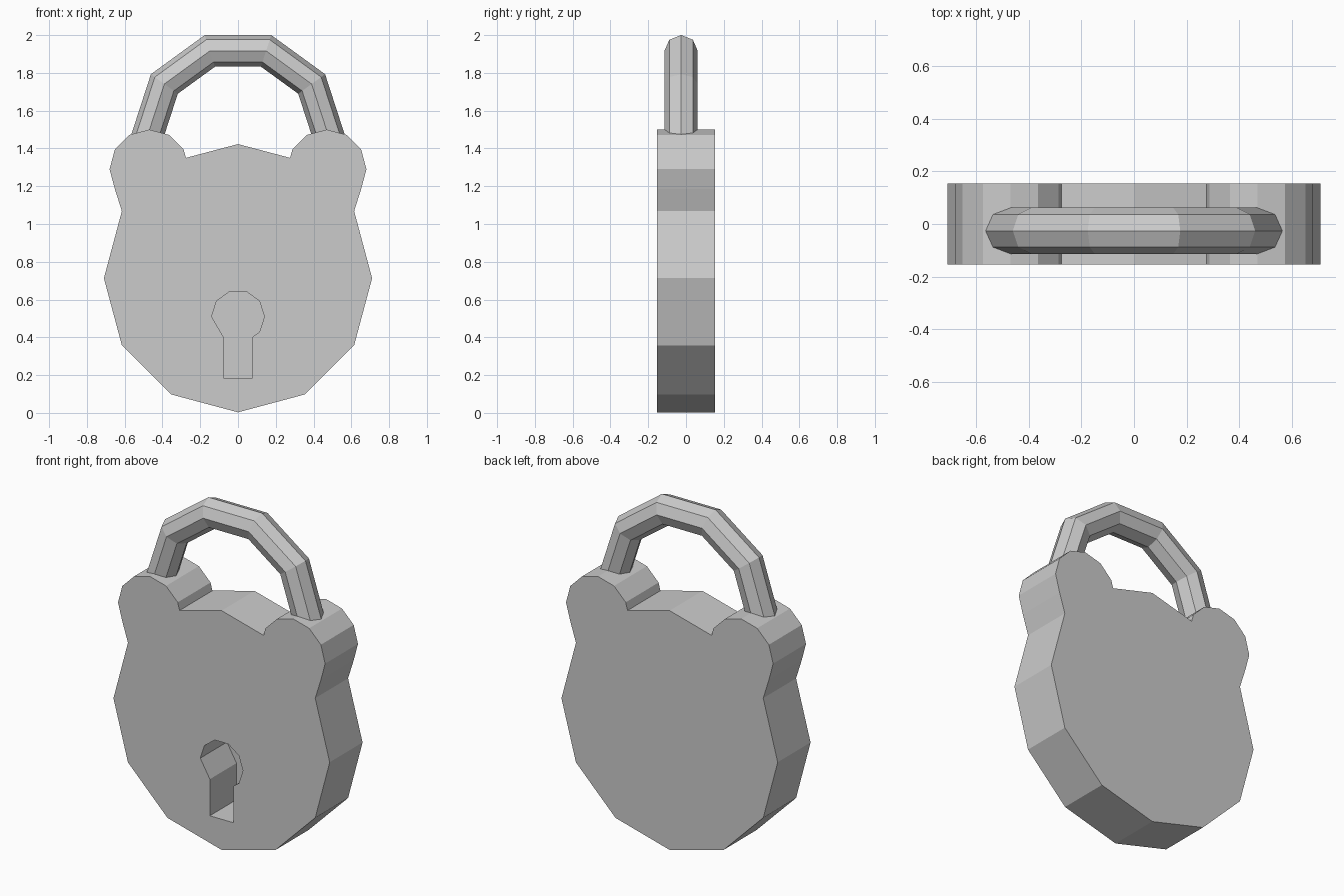
import bpy, bmesh
from math import sin, cos, radians

if "Cube" in bpy.data.objects:
    bpy.data.objects.remove(bpy.data.objects["Cube"])


def circle(cx, cz, r, start, step, count):
    return [(cx + r * cos(radians(start + i * step)), cz + r * sin(radians(start + i * step)))
            for i in range(count)]


def make_object(name, bm):
    bmesh.ops.recalc_face_normals(bm, faces=bm.faces)
    mesh = bpy.data.meshes.new(name)
    bm.to_mesh(mesh)
    bm.free()
    obj = bpy.data.objects.new(name, mesh)
    bpy.context.collection.objects.link(obj)
    return obj


def extrude_profile(name, points, y0, y1):
    bm = bmesh.new()
    face = bm.faces.new([bm.verts.new((x, y0, z)) for x, z in points])
    ext = bmesh.ops.extrude_face_region(bm, geom=[face])["geom"]
    verts = [v for v in ext if isinstance(v, bmesh.types.BMVert)]
    bmesh.ops.translate(bm, verts=verts, vec=(0, y1 - y0, 0))
    return make_object(name, bm)


# Lock body: twelve-sided disc with a twelve-sided lobe at each upper corner
half = circle(0, 0.713, 0.71, -60, 30, 4)            # lower right to upper right of disc
half += circle(0.47, 1.29, 0.21, -30, 30, 7)         # lobe
half += [(0.276, 1.35)]                              # inner notch
outline = [(0, 0.003)] + half + [(0, 1.423)] + [(-x, z) for x, z in reversed(half)]
body = extrude_profile("lock_body", outline, -0.154, 0.154)

# Keyhole: ten-sided hole running into a straight slot, cut from the front only
hole = [p for p in circle(0, 0.51, 0.14, -36, 36, 7)]
keyhole = [(-0.077, 0.185), (0.077, 0.185), (0.077, 0.402)] + hole + [(-0.077, 0.402)]
cutter = extrude_profile("keyhole_cutter", keyhole, -0.3, 0.096)
cutter.hide_render = True
cut = body.modifiers.new("keyhole", "BOOLEAN")
cut.operation = "DIFFERENCE"
cut.solver = "EXACT"
cut.object = cutter
bpy.context.view_layer.objects.active = body
bpy.ops.object.modifier_apply(modifier=cut.name)
bpy.data.objects.remove(cutter)

# Shackle: octagonal tube swept round half a ten-sided ring, ends sunk in the lobes
R, r, cy, cz = 0.482, 0.088, -0.026, 1.458
bm = bmesh.new()
rings = []
for angle, drop in [(0, 0.1)] + [(a, 0) for a in range(0, 181, 36)] + [(180, 0.1)]:
    a = radians(angle)
    ring = []
    for k in range(8):
        t = radians(45 * k)
        d = R + r * cos(t)
        ring.append(bm.verts.new((d * cos(a), cy + r * sin(t), cz + d * sin(a) - drop)))
    rings.append(ring)
for p, q in zip(rings, rings[1:]):
    for k in range(8):
        n = (k + 1) % 8
        bm.faces.new((p[k], p[n], q[n], q[k]))
bm.faces.new(rings[0])
bm.faces.new(rings[-1])
make_object("shackle", bm)
